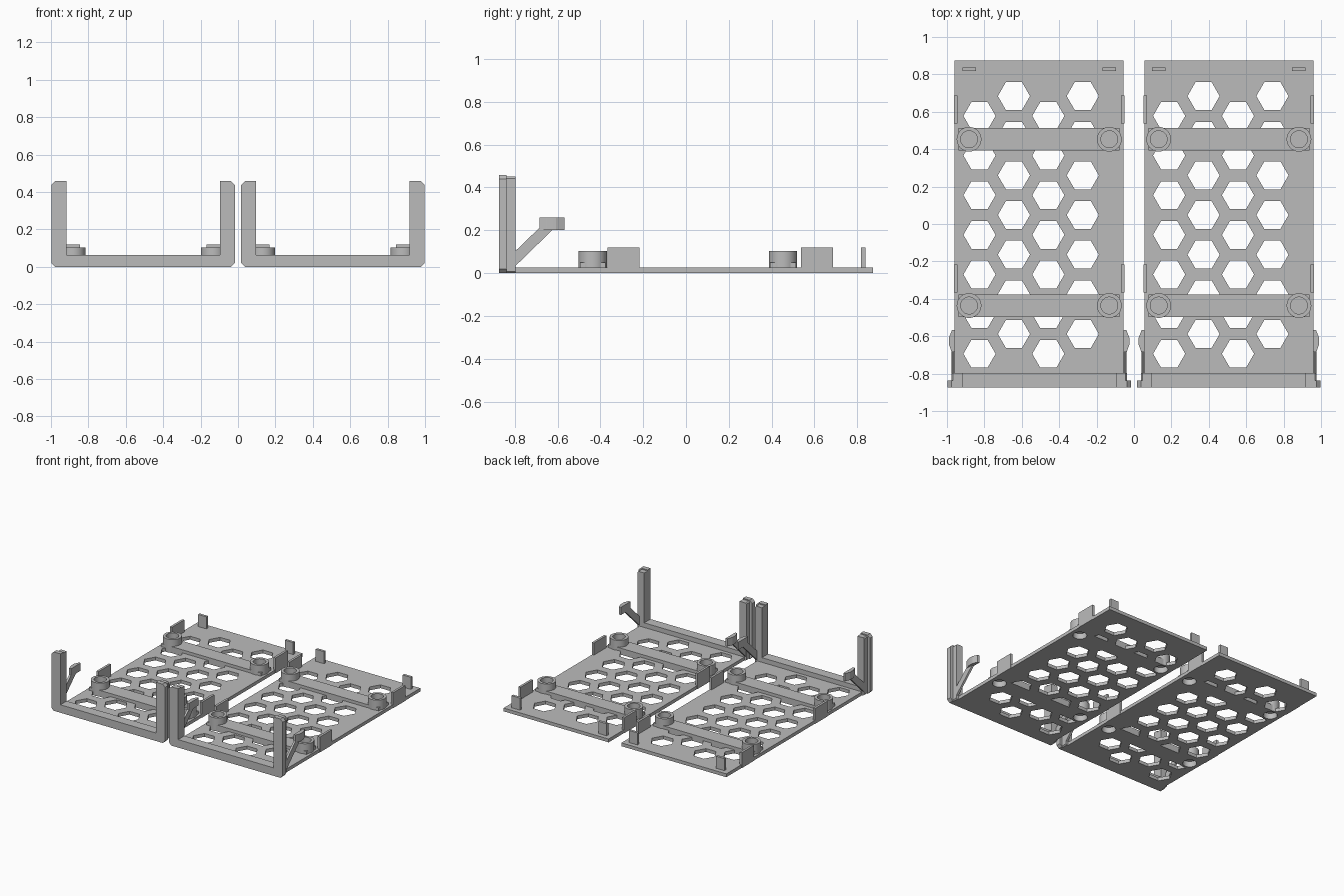
import bpy, bmesh, math
from mathutils import Matrix, Vector

cube = bpy.data.objects.get("Cube")
if cube:
    bpy.data.objects.remove(cube, do_unlink=True)

grey = bpy.data.materials.new("matte grey")
grey.use_nodes = True
colour = (0.5, 0.5, 0.5, 1)
grey.diffuse_color = colour
grey.node_tree.nodes["Principled BSDF"].inputs["Base Color"].default_value = colour

TRAY_X = 0.507      # tray centre offset
HALF = 0.452        # half width of a tray floor
FLOOR = 0.026
BAR_ROWS = (-0.436, 0.453)
BOSS_X = 0.375


def make(name, bm):
    bmesh.ops.recalc_face_normals(bm, faces=bm.faces)
    mesh = bpy.data.meshes.new(name)
    bm.to_mesh(mesh)
    bm.free()
    obj = bpy.data.objects.new(name, mesh)
    bpy.context.collection.objects.link(obj)
    return obj


def box(bm, x0, x1, y0, y1, z0, z1):
    m = Matrix.Translation(((x0 + x1) / 2, (y0 + y1) / 2, (z0 + z1) / 2))
    m = m @ Matrix.Diagonal((x1 - x0, y1 - y0, z1 - z0, 1))
    bmesh.ops.create_cube(bm, size=1, matrix=m)


def cylinder(bm, x, y, r, z0, z1, sides=40):
    bmesh.ops.create_cone(bm, cap_ends=True, segments=sides, radius1=r, radius2=r,
                          depth=z1 - z0, matrix=Matrix.Translation((x, y, (z0 + z1) / 2)))


def prism(bm, points, offset):
    face = bm.faces.new([bm.verts.new(p) for p in points])
    new = bmesh.ops.extrude_face_region(bm, geom=[face])["geom"]
    bmesh.ops.translate(bm, vec=Vector(offset),
                        verts=[v for v in new if isinstance(v, bmesh.types.BMVert)])


def combine(target, operations):
    # apply boolean steps, then drop the helper objects
    for operation, helper in operations:
        helper.hide_render = True
        mod = target.modifiers.new("boolean", 'BOOLEAN')
        mod.operation, mod.solver, mod.object = operation, 'EXACT', helper
    graph = bpy.context.evaluated_depsgraph_get()
    mesh = bpy.data.meshes.new_from_object(target.evaluated_get(graph))
    target.modifiers.clear()
    target.data = mesh
    for _, helper in operations:
        bpy.data.objects.remove(helper, do_unlink=True)


# Floor with staggered hexagonal vents
bm = bmesh.new()
box(bm, -HALF, HALF, -0.86, 0.874, 0, FLOOR)
tray_floor = make("tray_floor", bm)

bm = bmesh.new()
for col in range(4):
    for row in range(7):
        x = -0.319 + 0.184 * col
        y = (0.684 if col % 2 else 0.578) - 0.212 * row
        hexagon = [(x + 0.086 * math.cos(k * math.pi / 3),
                    y + 0.086 * math.sin(k * math.pi / 3), -0.1) for k in range(6)]
        prism(bm, hexagon, (0, 0, 0.3))
vents = make("vent_cutter", bm)

# Cross bars
bm = bmesh.new()
for y in BAR_ROWS:
    box(bm, -0.43, 0.43, y - 0.06, y + 0.06, 0, 0.05)
bars = make("bar_helper", bm)

# Round bosses at the bar ends, with sockets above and below a thin web
bosses, sockets = bmesh.new(), bmesh.new()
for y in BAR_ROWS:
    for x in (-BOSS_X, BOSS_X):
        cylinder(bosses, x, y, 0.066, 0, 0.103)
        cylinder(sockets, x, y, 0.045, 0.055, 0.2)
        cylinder(sockets, x, y, 0.05, -0.1, 0.045)
combine(tray_floor, [('DIFFERENCE', vents), ('UNION', bars),
                     ('UNION', make("boss_helper", bosses)),
                     ('DIFFERENCE', make("socket_cutter", sockets))])


# Front frame: two stepped U-shaped layers
def frame_layer(bm, half, top, y0, y1, c):
    side = [(0.411, 0.062), (0.411, top), (half - c, top), (half, top - c),
            (half, c), (half - c, 0)]
    outline = [(x, y0, z) for x, z in side]
    outline += [(-x, y0, z) for x, z in reversed(side)]
    prism(bm, outline, (0, y1 - y0, 0))


bm = bmesh.new()
frame_layer(bm, 0.49, 0.458, -0.874, -0.838, 0.02)
frame_layer(bm, 0.469, 0.45, -0.838, -0.797, 0.008)
front_frame = make("front_frame", bm)

# Upright tabs on the sides and back
side_tabs, back_tabs, clips = bmesh.new(), bmesh.new(), bmesh.new()
for s in (-1, 1):
    for y in (-0.367, 0.536):
        box(side_tabs, *sorted((s * 0.437, s * 0.455)), y, y + 0.151, 0, 0.12)
    box(back_tabs, *sorted((s * 0.338, s * 0.41)), 0.818, 0.838, 0.01, 0.12)

    # Spring clips: slanted arm and bulged head
    arm = [(-0.81, 0.02), (-0.625, 0.2), (-0.6, 0.23), (-0.665, 0.23), (-0.81, 0.09)]
    prism(clips, [(s * 0.452, y, z) for y, z in arm], (s * 0.016, 0, 0))
    head = [(0.451, -0.567), (0.466, -0.567), (0.482, -0.607),
            (0.482, -0.645), (0.468, -0.685), (0.451, -0.685)]
    prism(clips, [(s * x, y, 0.2) for x, y in head], (0, 0, 0.06))

parts = [tray_floor, front_frame, make("side_tabs", side_tabs),
         make("back_tabs", back_tabs), make("spring_clips", clips)]

# Finish the parts and repeat them for the second tray
for part in parts:
    part.data.materials.clear()
    part.data.materials.append(grey)
    part.data.polygons.foreach_set("material_index", [0] * len(part.data.polygons))
    bpy.ops.object.select_all(action='DESELECT')
    part.select_set(True)
    bpy.context.view_layer.objects.active = part
    bpy.ops.object.shade_smooth_by_angle(angle=math.radians(20))
    twin = part.copy()
    bpy.context.collection.objects.link(twin)
    name = part.name
    part.name, twin.name = "left_" + name, "right_" + name
    part.location.x, twin.location.x = TRAY_X, -TRAY_X
